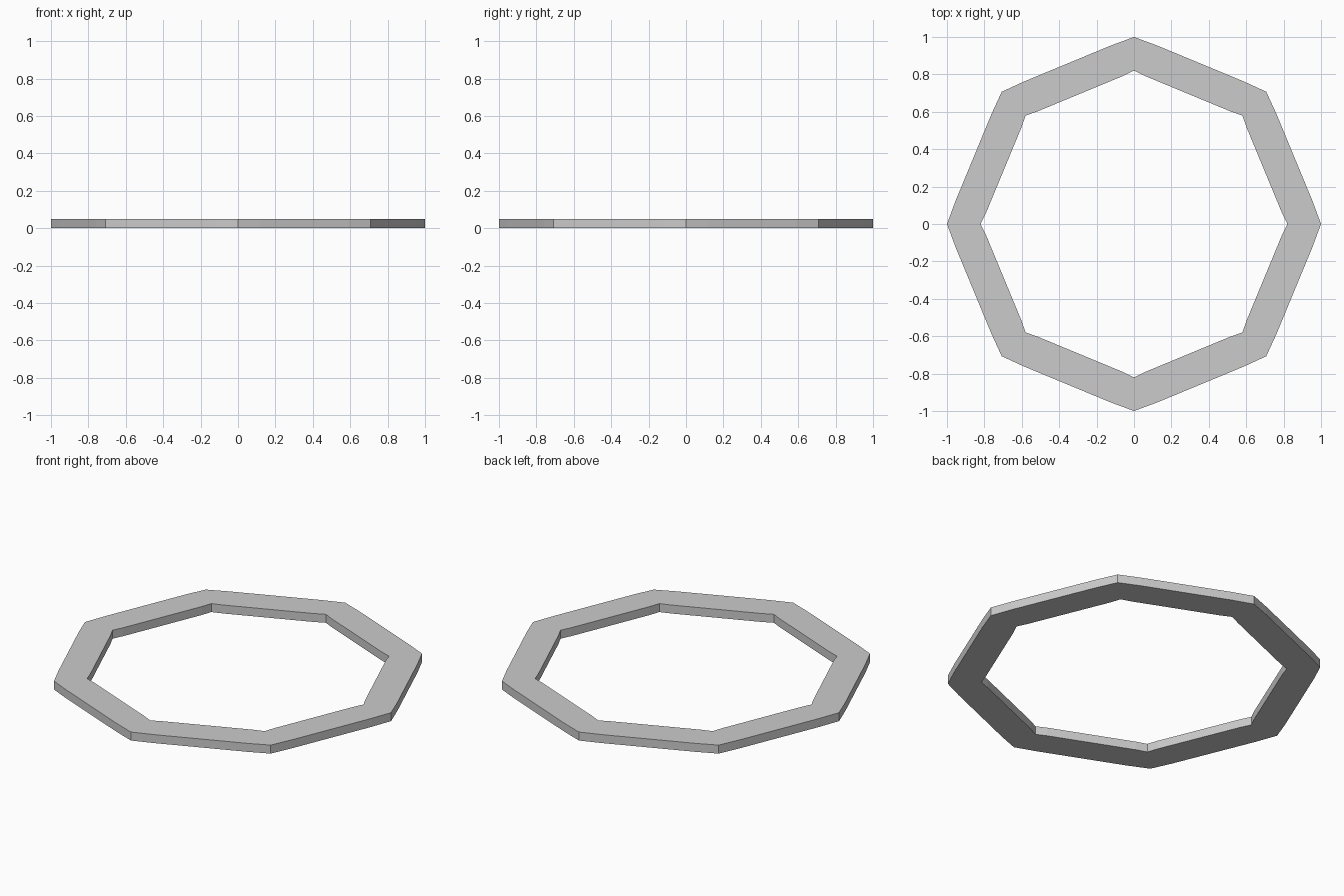
import bpy, bmesh
from math import cos, sin, pi

if "Cube" in bpy.data.objects:
    bpy.data.objects.remove(bpy.data.objects["Cube"])

HEIGHT = 0.05
SIDES = 8


def outline(radius, inset, bulge):
    """Octagon whose sides are pushed by 'bulge' except right at the corners."""
    pts = []
    for i in range(SIDES):
        a, b = 2 * pi * i / SIDES, 2 * pi * (i + 1) / SIDES
        p = (radius * cos(a), radius * sin(a))
        q = (radius * cos(b), radius * sin(b))
        n = (cos((a + b) / 2) * bulge, sin((a + b) / 2) * bulge)
        length = 2 * radius * sin(pi / SIDES)
        pts.append(p)
        for t in (inset / length, 1 - inset / length):
            pts.append((p[0] + (q[0] - p[0]) * t + n[0],
                        p[1] + (q[1] - p[1]) * t + n[1]))
    return pts


# Flat octagonal ring, slightly kinked near the corners
bm = bmesh.new()
outer = outline(1.0, 0.13, 0.005)
inner = outline(0.82, 0.065, -0.004)
rings = [[bm.verts.new((x, y, z)) for x, y in pts]
         for pts, z in ((outer, 0), (outer, HEIGHT), (inner, HEIGHT), (inner, 0))]
for k in range(4):
    a, b = rings[k], rings[(k + 1) % 4]
    for i in range(len(a)):
        j = (i + 1) % len(a)
        bm.faces.new((a[i], a[j], b[j], b[i]))
bmesh.ops.recalc_face_normals(bm, faces=bm.faces)
mesh = bpy.data.meshes.new("octagonal_ring")
bm.to_mesh(mesh)
bm.free()
ring = bpy.data.objects.new("octagonal_ring", mesh)
bpy.context.collection.objects.link(ring)
